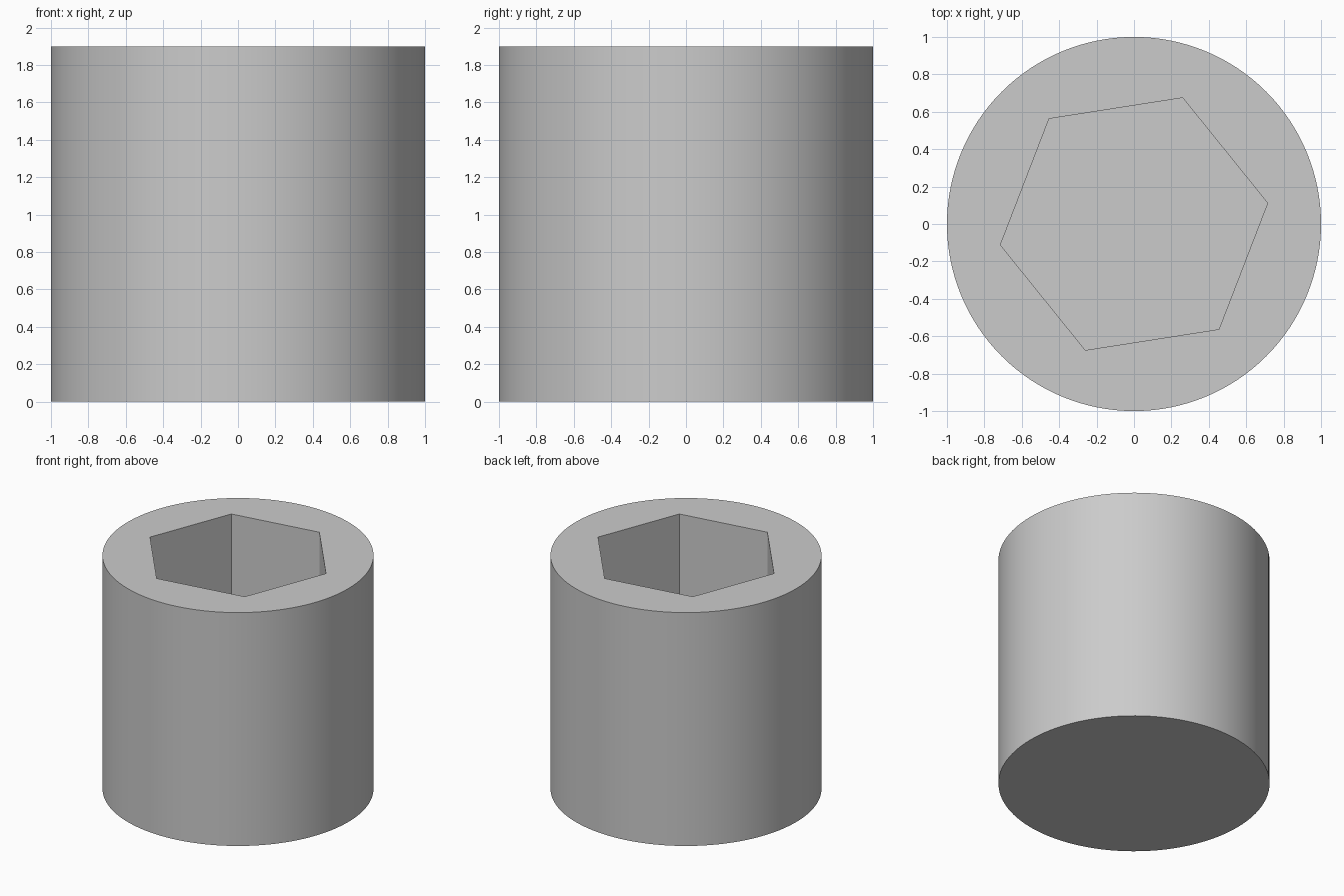
import bpy
import math

HEIGHT = 1.9
SOCKET_RADIUS = 0.723
SOCKET_DEPTH = 1.0
SOCKET_TURN = math.radians(8.9)

default_cube = bpy.data.objects.get("Cube")
if default_cube:
    bpy.data.objects.remove(default_cube, do_unlink=True)


def make_material(name, colour):
    mat = bpy.data.materials.new(name)
    mat.use_nodes = True
    mat.diffuse_color = colour
    mat.node_tree.nodes["Principled BSDF"].inputs["Base Color"].default_value = colour
    return mat


def make_prism(name, sides, radius, bottom, top, mat):
    bpy.ops.mesh.primitive_cylinder_add(
        vertices=sides, radius=radius, depth=top - bottom,
        location=(0, 0, (bottom + top) / 2))
    obj = bpy.context.object
    obj.name = name
    obj.data.materials.append(mat)
    return obj


grey = make_material("plain grey", (0.6, 0.6, 0.6, 1))

# Hexagonal socket cutter; a cylinder's first vertex points along +y
cutter = make_prism("socket_cutter", 6, SOCKET_RADIUS,
                    HEIGHT - SOCKET_DEPTH, HEIGHT + 0.2, grey)
cutter.rotation_euler.z = SOCKET_TURN - math.pi / 2
cutter.hide_render = True

# Round body with the blind socket cut into its top
body = make_prism("socket_body", 128, 1, 0, HEIGHT, grey)
cut = body.modifiers.new("hex socket", "BOOLEAN")
cut.operation = "DIFFERENCE"
cut.solver = "EXACT"
cut.object = cutter
bpy.ops.object.modifier_apply(modifier=cut.name)
bpy.data.objects.remove(cutter, do_unlink=True)

# Smooth round wall, crisp rim and socket edges
bpy.ops.object.shade_smooth_by_angle(angle=math.radians(30))
